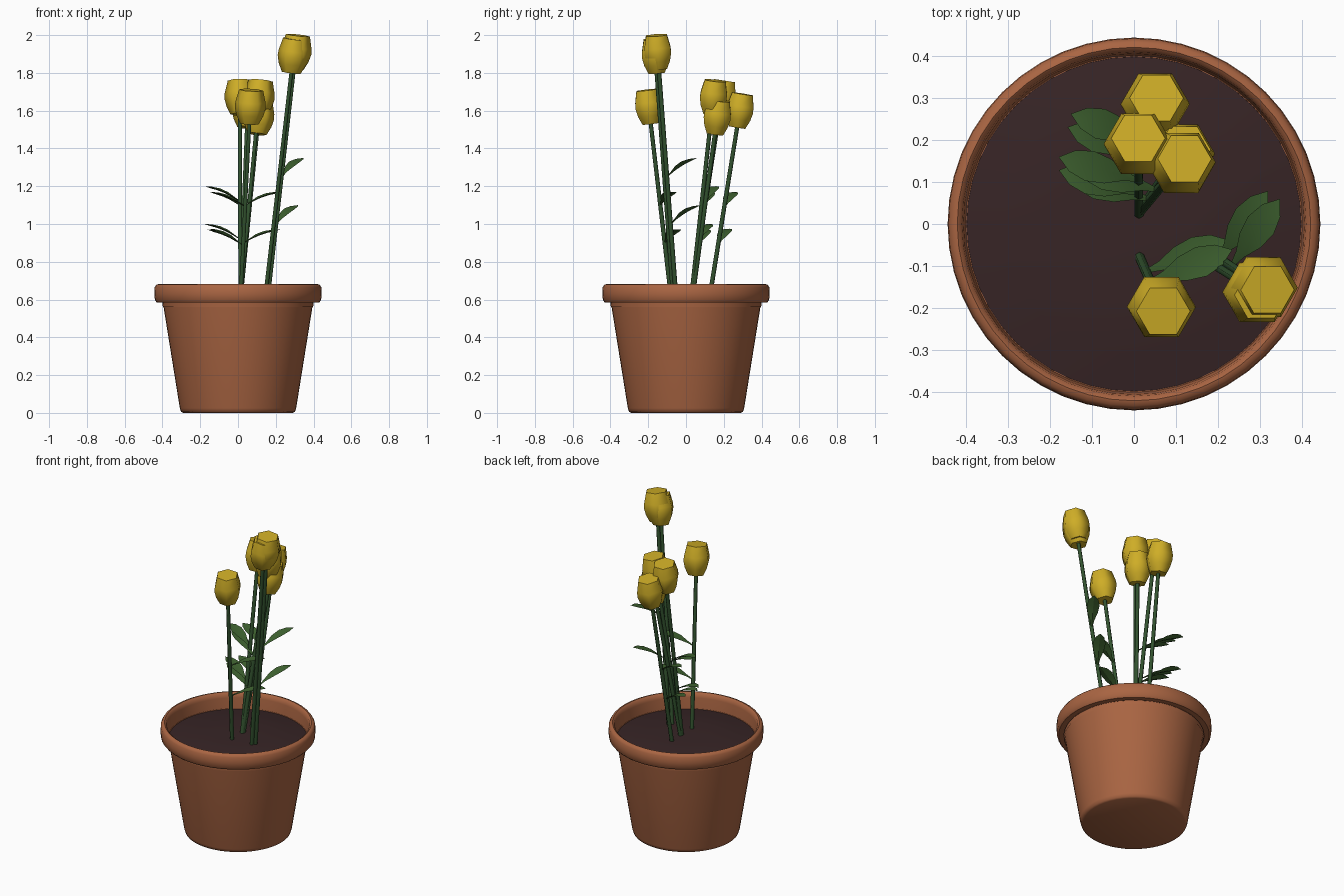
import bpy, bmesh, math
from mathutils import Vector, Matrix

cube = bpy.data.objects.get("Cube")
if cube:
    bpy.data.objects.remove(cube, do_unlink=True)


def material(name, rgb):
    m = bpy.data.materials.new(name)
    m.use_nodes = True
    m.diffuse_color = (*rgb, 1)
    bsdf = next(n for n in m.node_tree.nodes if n.type == 'BSDF_PRINCIPLED')
    bsdf.inputs["Base Color"].default_value = (*rgb, 1)
    return m


TERRACOTTA = material("terracotta", (0.40, 0.13, 0.055))
SOIL = material("dark soil", (0.038, 0.018, 0.019))
STEM = material("stem green", (0.032, 0.085, 0.028))
LEAF = material("leaf green", (0.05, 0.125, 0.03))
PETAL = material("petal yellow", (0.62, 0.42, 0.02))


def finish(name, bm, mat, angle):
    bmesh.ops.remove_doubles(bm, verts=bm.verts, dist=1e-5)
    bmesh.ops.recalc_face_normals(bm, faces=bm.faces)
    me = bpy.data.meshes.new(name)
    bm.to_mesh(me)
    bm.free()
    me.materials.append(mat)
    ob = bpy.data.objects.new(name, me)
    bpy.context.collection.objects.link(ob)
    bpy.ops.object.select_all(action='DESELECT')
    bpy.context.view_layer.objects.active = ob
    ob.select_set(True)
    bpy.ops.object.shade_smooth_by_angle(angle=math.radians(angle))
    return ob


def lathe(profile, sides):
    """Spin (radius, height) points around z."""
    bm = bmesh.new()
    verts = [bm.verts.new((r, 0, z)) for r, z in profile]
    edges = [bm.edges.new(pair) for pair in zip(verts, verts[1:])]
    bmesh.ops.spin(bm, geom=verts + edges, cent=(0, 0, 0), axis=(0, 0, 1),
                   angle=2 * math.pi, steps=sides, use_merge=True)
    return bm


def along(start, axis):
    """Matrix that puts local z on the axis, with the least twist."""
    turn = Vector((0, 0, 1)).rotation_difference(axis)
    return Matrix.Translation(start) @ turn.to_matrix().to_4x4()


# Pot with rolled rim, open at the top
finish("pot", lathe([(0, 0), (0.29, 0), (0.302, 0.006), (0.308, 0.025), (0.398, 0.585),
                     (0.43, 0.585), (0.44, 0.597), (0.443, 0.63), (0.441, 0.665),
                     (0.432, 0.679), (0.42, 0.682), (0.409, 0.674),
                     (0.405, 0.65), (0.398, 0.56)], 48), TERRACOTTA, 50)

# Gently domed soil
finish("soil", lathe([(0, 0.612), (0.14, 0.611), (0.23, 0.607),
                      (0.31, 0.597), (0.402, 0.582)], 48), SOIL, 60)

HEAD_HEIGHT = 0.18
HEAD = [(0, 0), (0.05, 0), (0.072, 0.045), (0.082, 0.085),
        (0.08, 0.115), (0.064, HEAD_HEIGHT), (0, HEAD_HEIGHT)]
LEAF_SHAPE = [(0, 0.004), (0.2, 0.012), (0.42, 0.03), (0.65, 0.037), (0.85, 0.026)]


def flower(name, base, head_centre):
    base, centre = Vector(base), Vector(head_centre)
    axis = (centre - base).normalized()
    bottom = centre - axis * HEAD_HEIGHT / 2
    # Six-sided bud
    bm = lathe(HEAD, 6)
    bm.transform(along(bottom, axis))
    finish(name + "_bud", bm, PETAL, 65)
    # Stem
    length = (bottom - base).length + 0.02
    bm = bmesh.new()
    bmesh.ops.create_cone(bm, cap_ends=True, segments=6, radius1=0.012, radius2=0.011,
                          depth=length, matrix=Matrix.Translation((0, 0, length / 2)))
    bm.transform(along(base, axis))
    finish(name + "_stem", bm, STEM, 65)
    return base, axis


def leaf(name, start, tip):
    """Thin blade with a lowered midrib, pointed at the tip."""
    start, tip = Vector(start), Vector(tip)
    run = tip - start
    side = run.cross(Vector((0, 0, 1))).normalized()
    up = side.cross(run).normalized()
    bm = bmesh.new()
    rings = []
    for t, half in LEAF_SHAPE:
        mid = start + run * t + up * 0.012 * math.sin(math.pi * t)
        offsets = [side * half + up * half * 0.2, up * 0.003,
                   -side * half + up * half * 0.2, -up * 0.003]
        rings.append([bm.verts.new(mid + o) for o in offsets])
    for a, b in zip(rings, rings[1:]):
        for i in range(4):
            j = (i + 1) % 4
            bm.faces.new((a[i], a[j], b[j], b[i]))
    bm.faces.new(rings[0])
    end = bm.verts.new(tip)
    for i in range(4):
        bm.faces.new((rings[-1][i], rings[-1][(i + 1) % 4], end))
    finish(name, bm, LEAF, 25)


# name, stem base, bud centre, leaf reach from the stem, heights where leaves leave it
FLOWERS = [
    ("tall_flower", (0.155, -0.05, 0.58), (0.307, -0.15, 1.91), (0.115, 0.16, 0.10), (1.25, 1.0)),
    ("tall_twin_flower", (0.14, -0.065, 0.58), (0.292, -0.162, 1.89), None, ()),
    ("front_flower", (0.012, -0.075, 0.58), (0.065, -0.197, 1.62), (0.195, 0.075, 0.07), (1.1, 0.9)),
    ("rear_flower", (0.01, 0.12, 0.58), (0.05, 0.285, 1.60), (-0.18, 0.06, 0.085), (1.085, 0.89)),
    ("middle_flower", (0.012, 0.02, 0.58), (0.01, 0.19, 1.67), (-0.19, 0.055, 0.08), (1.12, 0.92)),
    ("side_flower", (0.01, 0.025, 0.58), (0.112, 0.145, 1.67), (-0.20, 0.06, 0.09), (1.08, 0.88)),
    ("low_side_flower", (0.012, 0.03, 0.58), (0.11, 0.165, 1.565), None, ()),
]
for name, base, centre, reach, heights in FLOWERS:
    origin, axis = flower(name, base, centre)
    for level, z in zip(("upper", "lower"), heights):
        root = origin + axis * ((z - origin.z) / axis.z)
        leaf(f"{name}_{level}_leaf", root, root + Vector(reach))
